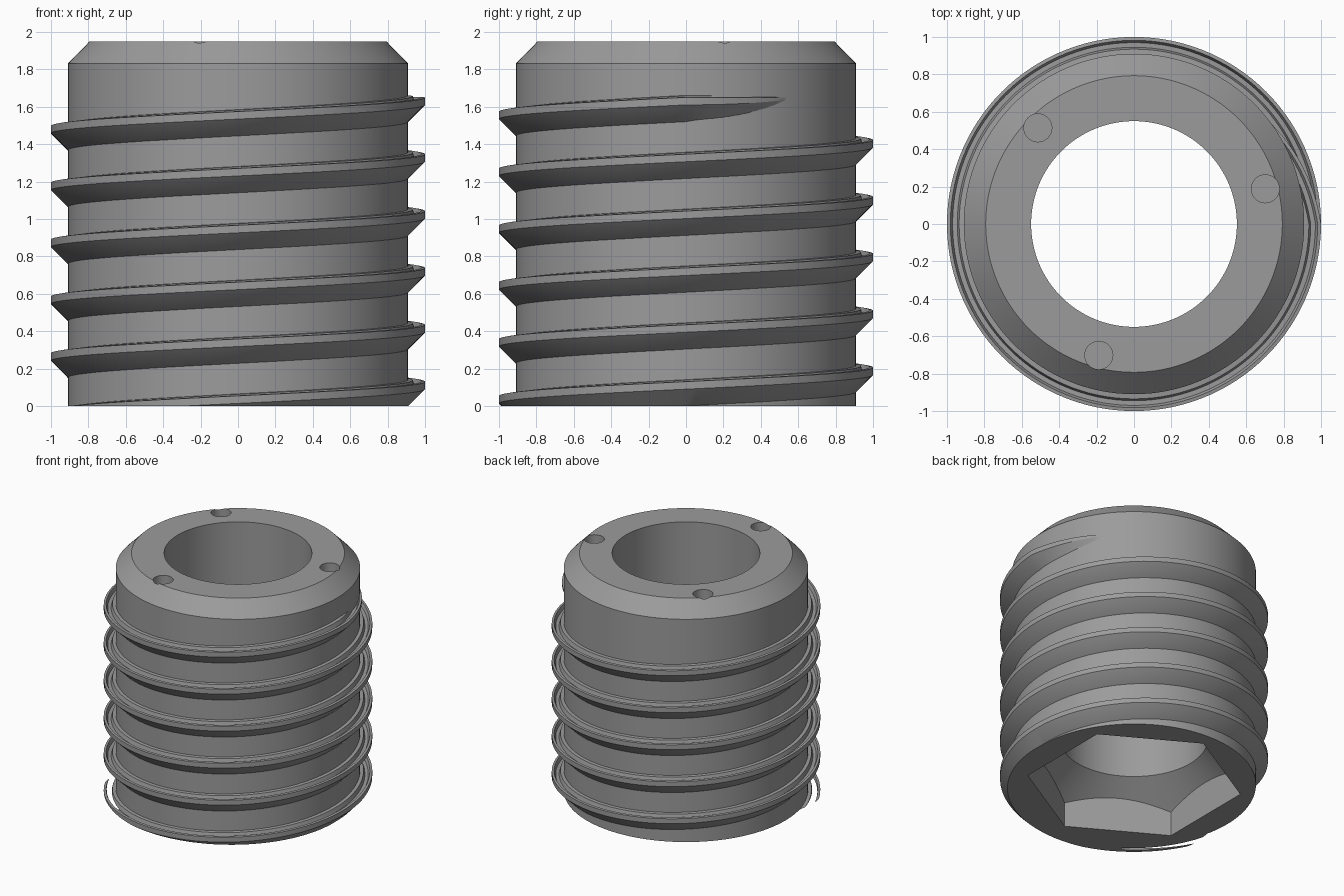
import bpy, bmesh
from math import radians, cos, sin, pi

cube = bpy.data.objects.get("Cube")
if cube:
    bpy.data.objects.remove(cube, do_unlink=True)

steel = bpy.data.materials.new("grey_steel")
steel.use_nodes = True
grey = (0.33, 0.33, 0.33, 1)
steel.diffuse_color = grey
steel.node_tree.nodes["Principled BSDF"].inputs["Base Color"].default_value = grey

HEIGHT, BODY_R, BORE_R, PITCH = 1.95, 0.91, 0.55, 0.304


def add_object(name, bm):
    bmesh.ops.recalc_face_normals(bm, faces=bm.faces[:])
    mesh = bpy.data.meshes.new(name)
    bm.to_mesh(mesh)
    bm.free()
    mesh.materials.append(steel)
    ob = bpy.data.objects.new(name, mesh)
    bpy.context.collection.objects.link(ob)
    return ob


def turned(name, profile, steps=128):
    """Solid of revolution from (radius, height) points, closed by end discs."""
    bm = bmesh.new()
    rings = [[bm.verts.new((r * cos(2 * pi * i / steps), r * sin(2 * pi * i / steps), z))
              for i in range(steps)] for r, z in profile]
    for low, high in zip(rings, rings[1:]):
        for i in range(steps):
            j = (i + 1) % steps
            bm.faces.new((low[i], low[j], high[j], high[i]))
    bm.faces.new(rings[0])
    bm.faces.new(rings[-1])
    return add_object(name, bm)


def rod(name, radius, z0, z1, sides, turn=0, x=0, y=0):
    bm = bmesh.new()
    ends = [[bm.verts.new((x + radius * cos(turn + 2 * pi * i / sides),
                           y + radius * sin(turn + 2 * pi * i / sides), z))
             for i in range(sides)] for z in (z0, z1)]
    for i in range(sides):
        j = (i + 1) % sides
        bm.faces.new((ends[0][i], ends[0][j], ends[1][j], ends[1][i]))
    bm.faces.new(ends[0])
    bm.faces.new(ends[1])
    return add_object(name, bm)


def combine(ob, cutter, operation):
    mod = ob.modifiers.new("cut", "BOOLEAN")
    mod.object, mod.operation, mod.solver = cutter, operation, "EXACT"
    bpy.context.view_layer.objects.active = ob
    bpy.ops.object.modifier_apply(modifier=mod.name)
    bpy.data.objects.remove(cutter, do_unlink=True)


# Plug body with a chamfered top edge
body = turned("plug_body", [(BODY_R, 0), (BODY_R, 1.83), (0.793, HEIGHT)])

# Through bore that widens by a cone into the hexagonal socket
socket = turned("socket_cutter", [(0.9, -0.1), (0.9, 0.13), (BORE_R, 0.39), (BORE_R, 2.1)])
combine(socket, rod("hex_cutter", 0.805, -0.05, 2.2, 6, radians(30)), "INTERSECT")
combine(body, socket, "DIFFERENCE")

# Three blind holes in the top face
for k in range(3):
    a = radians(15 + 120 * k)
    pin = rod("pin_cutter", 0.075, HEIGHT - 0.1, 2.1, 32, 0, 0.727 * cos(a), 0.727 * sin(a))
    combine(body, pin, "DIFFERENCE")

# Buttress thread with a grooved upper face: (radius, height below crest top)
section = [(0.9, -0.135), (BODY_R, -0.13), (1, -0.04), (1, 0), (0.982, 0.003),
           (0.97, -0.025), (0.945, -0.025), (0.935, 0.008), (0.9, 0.012)]
TOP_Z, RUNOUT, STEP = 1.65, 37, 3
bm = bmesh.new()
rings = []
for deg in list(range(-2160, 0, STEP)) + [RUNOUT * i / 12 for i in range(13)]:
    fade = max(0, deg / RUNOUT)
    top = TOP_Z + PITCH * min(deg, 0) / 360
    a = radians(deg)
    ring = []
    for r, dz in section:
        r = max(r - 0.093 * fade, 0.9 - 0.003 * fade)
        z = top + dz * (1 - 0.7 * fade ** 2)
        ring.append(bm.verts.new((r * cos(a), r * sin(a), z)))
    rings.append(ring)
count = len(section)
for one, two in zip(rings, rings[1:]):
    for i in range(count):
        j = (i + 1) % count
        bm.faces.new((one[i], one[j], two[j], two[i]))
bm.faces.new(rings[0])
bm.faces.new(rings[-1])

# Trim the thread flush with the base and close the cut
cut = bmesh.ops.bisect_plane(bm, geom=bm.verts[:] + bm.edges[:] + bm.faces[:], dist=1e-5,
                             plane_co=(0, 0, 0), plane_no=(0, 0, 1), clear_inner=True)
rim = [e for e in cut["geom_cut"] if isinstance(e, bmesh.types.BMEdge)]
bmesh.ops.triangle_fill(bm, edges=rim, use_beauty=True)
thread = add_object("screw_thread", bm)

# Smooth round surfaces, crisp machined edges
for ob in (body, thread):
    bpy.ops.object.select_all(action="DESELECT")
    ob.select_set(True)
    bpy.context.view_layer.objects.active = ob
    bpy.ops.object.shade_smooth_by_angle(angle=radians(25))
